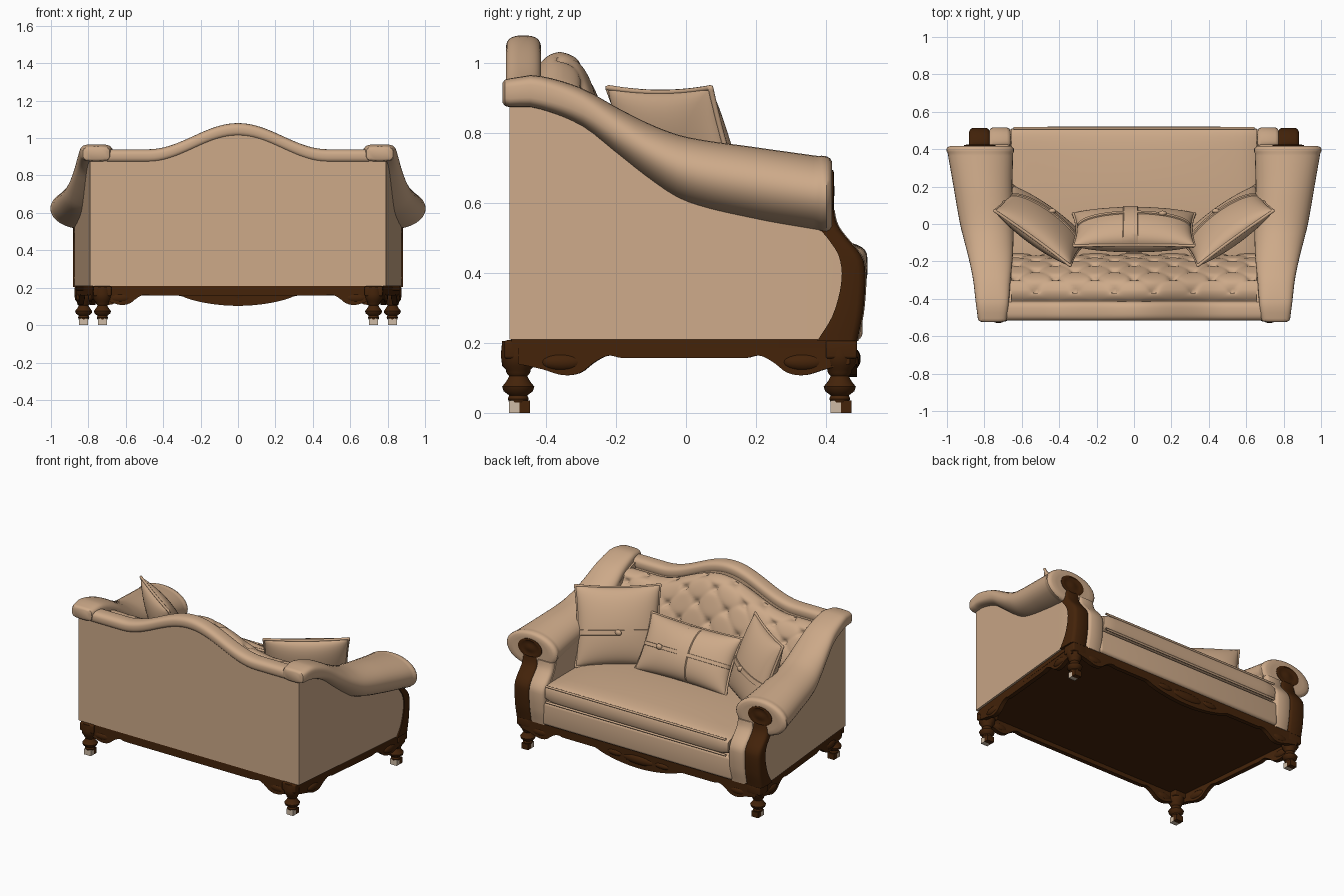
import bpy, bmesh, math
from mathutils import Matrix, Vector

cube = bpy.data.objects.get("Cube")
if cube:
    bpy.data.objects.remove(cube, do_unlink=True)


def material(name, rgb):
    m = bpy.data.materials.new(name)
    m.use_nodes = True
    m.diffuse_color = (*rgb, 1)
    m.node_tree.nodes["Principled BSDF"].inputs["Base Color"].default_value = (*rgb, 1)
    return m


FABRIC = material("tan fabric", (0.61, 0.40, 0.25))
WOOD = material("dark wood", (0.058, 0.017, 0.003))
TIP = material("pale foot tip", (0.62, 0.50, 0.38))


def finish(name, bm, mat, angle=40):
    bmesh.ops.remove_doubles(bm, verts=bm.verts, dist=0.0002)
    bmesh.ops.recalc_face_normals(bm, faces=bm.faces)
    me = bpy.data.meshes.new(name)
    bm.to_mesh(me)
    bm.free()
    me.materials.append(mat)
    me.shade_smooth()
    me.set_sharp_from_angle(angle=math.radians(angle))
    bpy.context.collection.objects.link(bpy.data.objects.new(name, me))


def loft(name, rings, mat, caps=True, closed=True, angle=40):
    """Skin a row of equal point rings."""
    bm = bmesh.new()
    rows = [[bm.verts.new(p) for p in r] for r in rings]
    n = len(rows[0])
    for a, b in zip(rows, rows[1:]):
        for i in range(n if closed else n - 1):
            j = (i + 1) % n
            bm.faces.new((a[i], a[j], b[j], b[i]))
    if caps:
        bm.faces.new(rows[0])
        bm.faces.new(rows[-1])
    finish(name, bm, mat, angle)


def box(name, lo, hi, mat, bevel=0.0):
    bm = bmesh.new()
    bmesh.ops.create_cube(bm, size=1)
    for v in bm.verts:
        v.co = [l + (c + 0.5) * (h - l) for l, h, c in zip(lo, hi, v.co)]
    if bevel:
        bmesh.ops.bevel(bm, geom=bm.edges[:], offset=bevel, segments=4, profile=0.5, affect='EDGES')
    finish(name, bm, mat)


def pipe(name, pts, radius, cyclic=True):
    cu = bpy.data.curves.new(name, 'CURVE')
    cu.dimensions = '3D'
    cu.bevel_depth, cu.bevel_resolution = radius, 2
    sp = cu.splines.new('POLY')
    sp.points.add(len(pts) - 1)
    for p, co in zip(sp.points, pts):
        p.co = (*co, 1)
    sp.use_cyclic_u = cyclic
    cu.materials.append(FABRIC)
    bpy.context.collection.objects.link(bpy.data.objects.new(name, cu))


def blob(name, centre, size, mat):
    bm = bmesh.new()
    bmesh.ops.create_uvsphere(bm, u_segments=16, v_segments=10, radius=1,
                              matrix=Matrix.Translation(centre) @ Matrix.Diagonal((*size, 1)))
    finish(name, bm, mat)


def interp(table, x):
    """Smooth lookup in rows of (position, values...)."""
    if x <= table[0][0]:
        return table[0][1:]
    for i, (a, b) in enumerate(zip(table, table[1:])):
        if x <= b[0]:
            p, q = table[max(i - 1, 0)], table[min(i + 2, len(table) - 1)]
            t, w, out = (x - a[0]) / (b[0] - a[0]), b[0] - a[0], []
            for k in range(1, len(a)):
                m0 = (b[k] - p[k]) / (b[0] - p[0]) * w
                m1 = (q[k] - a[k]) / (q[0] - a[0]) * w
                out.append((2*t**3 - 3*t*t + 1) * a[k] + (t**3 - 2*t*t + t) * m0
                           + (3*t*t - 2*t**3) * b[k] + (t**3 - t*t) * m1)
            return out
    return table[-1][1:]


def side_x(y):
    return 0.79 + 0.085 * min((y + 0.505) / 0.9, 1)


def crest(x):
    hump = math.cos(math.pi * x / 0.96) ** 2 if abs(x) < 0.48 else 0
    return 0.94 + 0.14 * hump


def oval(t, power):
    """Unit superellipse point; power 1 is a circle, less is boxier."""
    c, q = math.cos(t), math.sin(t)
    return math.copysign(abs(c) ** power, c), math.copysign(abs(q) ** power, q)


TURN = [2 * math.pi * i / 32 for i in range(32)]

# Arm roll: y, inner x, outer x, bottom z, top z
ROLL = [(-0.5, 0.68, 0.835, 0.875, 0.957), (-0.43, 0.67, 0.845, 0.872, 0.966), (-0.3, 0.66, 0.86, 0.82, 0.93),
        (-0.2, 0.65, 0.88, 0.74, 0.875), (-0.1, 0.645, 0.905, 0.66, 0.825), (0, 0.645, 0.93, 0.60, 0.79),
        (0.2, 0.65, 0.965, 0.55, 0.76), (0.4, 0.645, 1.0, 0.515, 0.732)]


def roll_at(y):
    a, b, lo, hi = interp(ROLL, y)
    return (a + b) / 2, (lo + hi) / 2, (b - a) / 2, (hi - lo) / 2


for s, tag in ((1, "left"), (-1, "right")):
    rings = []
    stations = [(-0.525, 0.7), (-0.518, 0.92)] + [(-0.505 + 0.03 * i, 1) for i in range(30)]
    stations += [(0.38, 1), (0.387, 1.02), (0.402, 1.02), (0.412, 0.97), (0.418, 0.88), (0.418, 0.7)]
    for y, grow in stations:
        cx, cz, rx, rz = roll_at(y)
        boxy = min(max(0.55 + (y + 0.42) * 1.5, 0.55), 1)
        rings.append([(s * (cx + grow * rx * c), y, cz + grow * rz * q) for c, q in (oval(t, boxy) for t in TURN)])
    loft(tag + "_arm_roll", rings, FABRIC)

    # Upholstered arm panel under the roll
    rings = []
    for y in [-0.505 + 0.04 * i for i in range(23)] + [0.41, 0.45, 0.48]:
        cz = roll_at(y)[1]
        top = cz if y < 0.4 else (0.53 if y < 0.43 else 0.46 if y < 0.46 else 0.42)
        xo = side_x(y)
        rings.append([(s * x, y, z) for x, z in ((0.655, 0.21), (0.655, top), (xo - 0.02, top), (xo, top - 0.02), (xo, 0.21))])
    loft(tag + "_arm_panel", rings, FABRIC)

    # Curved front post in wood, with a fabric strip beside it
    front = [(0.205, 0.49), (0.3, 0.508), (0.42, 0.512), (0.46, 0.495), (0.5, 0.46), (0.54, 0.432), (0.6, 0.42), (0.7, 0.41)]
    rear = [(0.205, 0.375), (0.28, 0.42), (0.38, 0.445), (0.45, 0.437), (0.5, 0.405), (0.54, 0.375), (0.7, 0.38)]
    for part, x0, x1, out, top, mat in (("post", 0.77, 0.882, 0, 0.63, WOOD), ("strip", 0.66, 0.775, 0.003, 0.58, FABRIC)):
        rings = []
        for i in range(25):
            z = 0.205 + (top - 0.205) * i / 24
            f = interp(front, z)[0] + out
            r = interp(rear, z)[0]
            e = 0.02
            rings.append([(s * x, y, z) for x, y in ((x0, r), (x0, f - e), (x0 + e / 3, f - e / 3), (x0 + e, f),
                                                     (x1 - e, f), (x1 - e / 3, f - e / 3), (x1, f - e), (x1, r))])
        loft(f"{tag}_front_{part}", rings, mat)
    rings = [[(s * (0.825 + g * 0.085 * math.cos(t)), y, 0.635 + g * 0.06 * math.sin(t)) for t in TURN]
             for y, g in ((0.4, 1), (0.421, 1), (0.424, 0.85), (0.42, 0.7), (0.42, 0.4), (0.425, 0.2))]
    loft(tag + "_scroll_rosette", rings, WOOD)

    # Turned legs; the feet are pale on their rear half
    for end, lx, ly in (("front", 0.825, 0.44), ("back", 0.725, -0.48)):
        prof = [(0.026, 0.03), (0.03, 0.04), (0.026, 0.05), (0.042, 0.062), (0.046, 0.075), (0.034, 0.09), (0.026, 0.105),
                (0.034, 0.115), (0.036, 0.125), (0.046, 0.135), (0.05, 0.165), (0.046, 0.205)]
        loft(f"{tag}_{end}_leg", [[(s * lx + r * math.cos(t), ly + r * math.sin(t), z) for t in TURN] for r, z in prof], WOOD)
        for half, y0, mat in (("foot_tip", -0.026, TIP), ("foot", 0.004, WOOD)):
            box(f"{tag}_{end}_{half}", (s * lx - 0.024, ly + y0, 0), (s * lx + 0.024, ly + y0 + 0.03, 0.036), mat)
        box(f"{tag}_{end}_leg_block", (s * lx - 0.048, ly - 0.04, 0.155), (s * lx + 0.048, ly + 0.05, 0.208), WOOD, 0.008)

# Back board, topped by a padded crest roll
rings = []
for i in range(51):
    x = -0.79 + 0.0316 * i
    top = min(crest(x) - 0.05, 0.9) if abs(x) > 0.66 else crest(x) - 0.05
    rings.append([(x, y, z) for y, z in ((-0.505, 0.21), (-0.505, top), (-0.42, top), (-0.42, 0.21))])
loft("back_board", rings, FABRIC)
loft("crest_roll", [[(x, -0.465 + 0.05 * c, crest(x) - 0.037 + 0.037 * q) for c, q in (oval(t, 0.75) for t in TURN)]
                    for x in [-0.7 + 0.028 * i for i in range(51)]], FABRIC)

# Tufted backrest
BACK = [(0, -0.43, 0.96), (0.08, -0.41, 0.985), (0.2, -0.345, 0.96), (0.35, -0.295, 0.87), (0.6, -0.235, 0.69), (1, -0.19, 0.42)]


def tufted(x, t):
    y, z = interp(BACK, t)
    z = 0.42 + (z - 0.42) * (crest(x) - 0.46) / 0.59
    a, b = x / 0.21 + t / 0.26, x / 0.21 - t / 0.26
    puff = math.tanh(1.5 * (abs(math.sin(math.pi * a)) + abs(math.sin(math.pi * b)))) * min(t / 0.1, 1)
    return (x, y + 0.04 * puff, z + 0.02 * puff)


loft("tufted_backrest", [[tufted(-0.67 + 1.34 * i / 128, j / 60) for j in range(61)] for i in range(129)],
     FABRIC, caps=False, closed=False, angle=80)

# Seat base and crowned cushion
box("seat_base", (-0.68, -0.45, 0.208), (0.68, 0.505, 0.36), FABRIC, 0.02)
seat = []
for i in range(33):
    u = -1 + i / 16
    edge = (1 - abs(u) ** 14) ** 0.5
    ring = []
    for t in TURN:
        cy, cz = oval(t, 0.25)[0], oval(t, 0.4)[1]
        crown = 0.025 * (1 - u * u) * (1 - cy * cy) if cz > 0 else 0
        ring.append((0.657 * u, 0.14 + 0.38 * cy * (0.97 + 0.03 * edge), 0.42 + 0.066 * cz * (0.75 + 0.25 * edge) + crown))
    seat.append(ring)
loft("seat_cushion", seat, FABRIC)
for z in (0.368, 0.47):
    pipe("seat_piping", [(-0.645, 0.512, z), (0.645, 0.512, z)], 0.007, cyclic=False)


# Throw pillows with piping, straps and a knot
def pillow(name, centre, hw, hh, th, yaw, lean, straps, knot):
    frame = Matrix.Translation(centre) @ Matrix.Rotation(math.radians(yaw), 4, 'Z') @ Matrix.Rotation(math.radians(lean), 4, 'X')

    def at(u, v, side, lift=0.0):
        puff = max((1 - u * u) * (1 - v * v), 0) ** 0.45
        return frame @ Vector((hw * u * (1 - 0.06 * (1 - v * v)), side * (th * puff + lift), hh * v * (1 - 0.06 * (1 - u * u))))

    n = 24
    ease = [math.sin(math.pi * (i / n - 0.5)) for i in range(n + 1)]
    for side, face in ((1, "front"), (-1, "back")):
        loft(f"{name}_{face}", [[at(u, v, side) for v in ease] for u in ease], FABRIC, caps=False, closed=False)
    rim = [(u, -1) for u in ease] + [(1, v) for v in ease[1:]] + [(u, 1) for u in ease[-2::-1]] + [(-1, v) for v in ease[-2:0:-1]]
    pipe(name + "_piping", [at(u, v, 1) for u, v in rim], 0.008)
    for way, mid, width in straps:
        across = [(mid + width * k, lift) for k, lift in ((-1, 0), (-0.9, 0.007), (0, 0.007), (0.9, 0.007), (1, 0))]
        loft(f"{name}_strap_{way}", [[at(*((c, w) if way == "up" else (w, c)), 1, l) for c, l in across] for w in ease],
             FABRIC, caps=False, closed=False)
    blob(name + "_knot", at(*knot, 1, 0.008), (0.022, 0.014, 0.018), FABRIC)


for s, tag in ((1, "left"), (-1, "right")):
    pillow(tag + "_pillow", (0.495 * s, -0.01, 0.705), 0.25, 0.24, 0.085, 36 * s, 20, [("across", -0.15, 0.07)], (0, -0.15))
pillow("centre_pillow", (0, -0.03, 0.645), 0.325, 0.175, 0.1, 0, 30,
       [("up", -0.06, 0.13), ("across", -0.05, 0.07)], (0.5, -0.05))


# Wooden underframe: aprons with scalloped brackets
BRACKET = [(0, 0.14), (0.07, 0.125), (0.13, 0.108), (0.18, 0.115), (0.22, 0.145), (0.26, 0.164), (0.3, 0.157), (2, 0.157)]


def apron(name, p, q, bulge=0.0):
    p, q = Vector(p), Vector(q)
    length, d = (q - p).length, (q - p).normalized()
    off = Vector((-d.y, d.x)) * 0.014
    rings = []
    for i in range(81):
        run = length * i / 80
        near, mid = min(run, length - run), abs(run - length / 2)
        low = interp(BRACKET, near)[0] if near < 0.3 else 0.157
        if bulge and mid < 0.3:
            low -= bulge * math.cos(math.pi * mid / 0.6) ** 0.7
        c = p + d * run
        rings.append([(*(c + off), low), (*(c + off), 0.21), (*(c - off), 0.21), (*(c - off), low)])
    loft(name, rings, WOOD)
    for run in (0.13, length - 0.13):
        c = p + d * run
        blob(name + "_carving", (c.x, c.y, 0.145), (0.02 + 0.045 * abs(d.x), 0.02 + 0.045 * abs(d.y), 0.026), WOOD)


apron("front_apron", (0.84, 0.475), (-0.84, 0.475), 0.054)
apron("back_apron", (-0.76, -0.487), (0.76, -0.487))
for s, tag in ((1, "left"), (-1, "right")):
    apron(tag + "_side_apron", (s * 0.765, -0.48), (s * 0.855, 0.47))
blob("front_medallion", (0, 0.48, 0.155), (0.12, 0.02, 0.03), WOOD)
for s in (1, -1):
    blob("front_leaf_carving", (0.17 * s, 0.48, 0.16), (0.06, 0.018, 0.02), WOOD)
plan = [(-0.775, -0.5), (0.775, -0.5), (0.87, 0.45), (0.86, 0.485), (-0.86, 0.485), (-0.87, 0.45)]
loft("underside_board", [[(x, y, z) for x, y in plan] for z in (0.185, 0.212)], WOOD)
